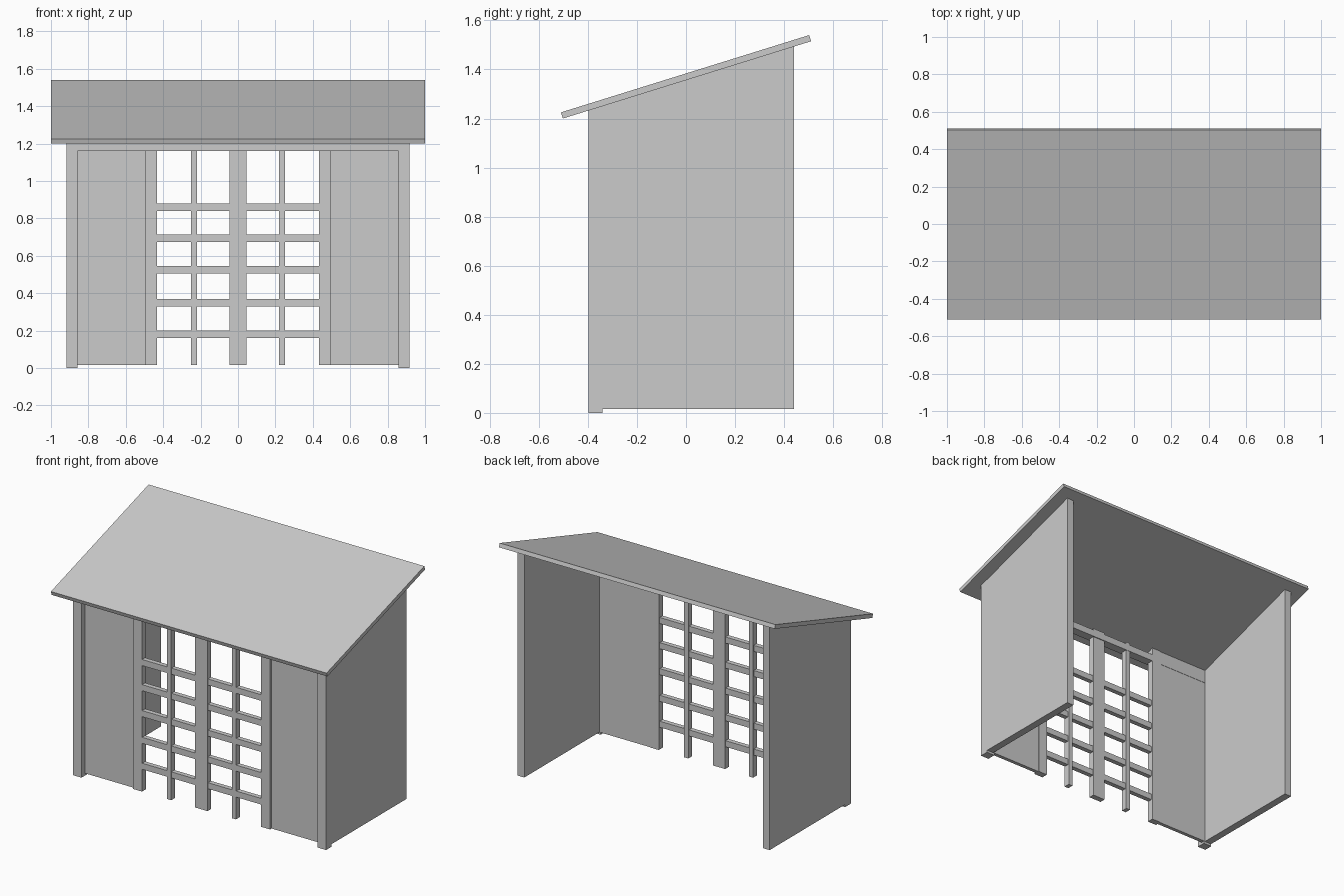
import bpy, bmesh

if "Cube" in bpy.data.objects:
    bpy.data.objects.remove(bpy.data.objects["Cube"])


def under(y):
    """Height of the roof underside at depth y."""
    return 1.2 + (y + 0.502) * 0.315 / 1.012


def prism(name, x0, x1, profile):
    """Extrude a (y, z) profile from x0 to x1."""
    bm = bmesh.new()
    face = bm.faces.new([bm.verts.new((x0, y, z)) for y, z in profile])
    ext = bmesh.ops.extrude_face_region(bm, geom=[face])
    verts = [v for v in ext["geom"] if isinstance(v, bmesh.types.BMVert)]
    bmesh.ops.translate(bm, verts=verts, vec=(x1 - x0, 0, 0))
    bmesh.ops.recalc_face_normals(bm, faces=bm.faces)
    mesh = bpy.data.meshes.new(name)
    bm.to_mesh(mesh)
    bm.free()
    ob = bpy.data.objects.new(name, mesh)
    bpy.context.collection.objects.link(ob)
    return ob


def box(name, x0, x1, y0, y1, z0, z1):
    return prism(name, x0, x1, [(y0, z0), (y1, z0), (y1, z1), (y0, z1)])


def to_roof(name, x0, x1, y0, y1, z0):
    """Upright board whose top is cut to the roof slope."""
    return prism(name, x0, x1, [(y0, z0), (y1, z0), (y1, under(y1)), (y0, under(y0))])


def mirrored(ob):
    """Mirror a part across x = 0."""
    ob.modifiers.new("mirror", 'MIRROR')
    return ob


BASE = 0.015

# Sloped roof slab
prism("roof", -1, 1, [(-0.502, 1.2), (0.51, 1.515), (0.502, 1.54), (-0.51, 1.225)])

# Side walls, corner posts and front panels
mirrored(to_roof("side_wall", 0.865, 0.915, -0.34, 0.44, BASE))
mirrored(to_roof("corner_post", 0.857, 0.917, -0.398, -0.34, 0.0))
mirrored(to_roof("front_panel", 0.49, 0.87, -0.362, -0.338, BASE))

# Lattice uprights
mirrored(to_roof("opening_post", 0.432, 0.497, -0.378, -0.335, BASE))
mirrored(box("thin_slat", 0.22, 0.25, -0.378, -0.338, BASE, 1.22))
box("centre_slat", -0.045, 0.045, -0.38, -0.342, BASE, 1.22)

# Lintel over the front
box("lintel", -0.86, 0.86, -0.395, -0.336, 1.16, 1.205)

# Lattice cross rails
for i, z in enumerate((0.18, 0.35, 0.525, 0.695, 0.86)):
    box(f"cross_rail_{i + 1}", -0.435, 0.435, -0.376, -0.345, z - 0.02, z + 0.02)
